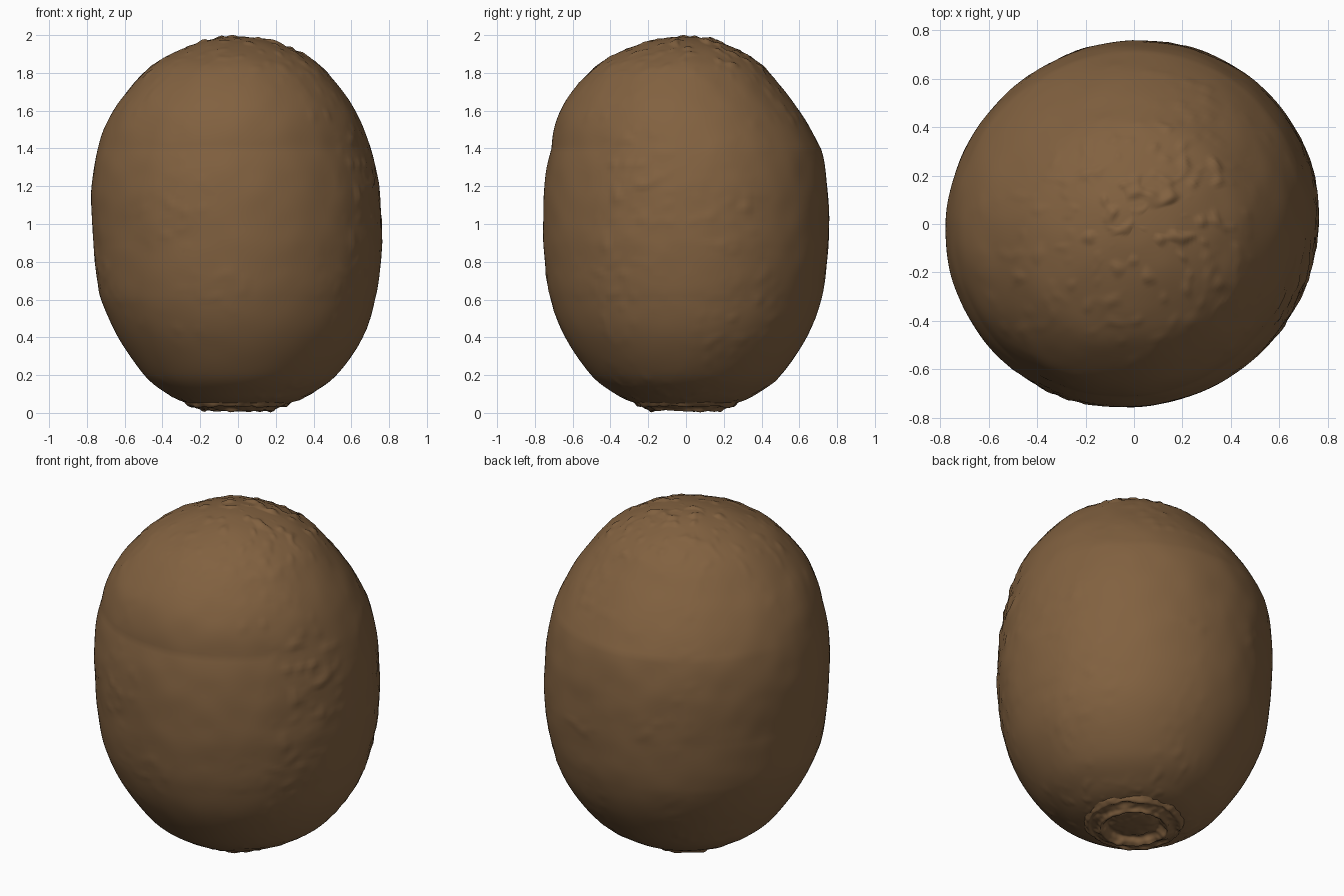
import bpy, bmesh, math
from mathutils import Vector, noise

if "Cube" in bpy.data.objects:
    bpy.data.objects.remove(bpy.data.objects["Cube"])

brown = bpy.data.materials.new("kiwi brown")
brown.diffuse_color = (0.222, 0.120, 0.051, 1)
brown.use_nodes = True
brown.node_tree.nodes["Principled BSDF"].inputs["Base Color"].default_value = brown.diffuse_color


def spline(pts, steps):
    """Catmull-Rom curve through profile points (r, z)."""
    p = [Vector(q) for q in pts]
    p = [2 * p[0] - p[1]] + p + [2 * p[-1] - p[-2]]
    out = []
    for i in range(1, len(p) - 2):
        a, b, c, d = p[i - 1:i + 3]
        for k in range(steps):
            t = k / steps
            out.append(0.5 * (2 * b + (c - a) * t + (2 * a - 5 * b + 4 * c - d) * t * t
                              + (3 * b - a - 3 * c + d) * t ** 3))
    return out + [p[-2]]


def arch(z, lo, hi):
    """Smooth hump between two heights, zero outside."""
    return math.sin(math.pi * (z - lo) / (hi - lo)) if lo < z < hi else 0


def lathe(name, pts, steps, seg, bump, bottom=None, top=None):
    """Revolve a profile, roughen it with bump(point), slide it to rest at bottom or top."""
    bm = bmesh.new()
    rings = []
    for r, z in spline(pts, steps):
        if r < 0.002:
            rings.append([bm.verts.new((0, 0, z))])
        else:
            rings.append([bm.verts.new((r * math.cos(a), r * math.sin(a), z))
                          for a in (2 * math.pi * i / seg for i in range(seg))])
    for lo, hi in zip(rings, rings[1:]):
        for i in range(seg):
            j = (i + 1) % seg
            quad = [lo[i % len(lo)], lo[j % len(lo)], hi[j % len(hi)], hi[i % len(hi)]]
            bm.faces.new(list(dict.fromkeys(quad)))
    bm.normal_update()
    moved = [v.co + v.normal * bump(v.co) for v in bm.verts]
    if bottom is not None:
        shift = bottom - min(c.z for c in moved)
    else:
        shift = top - max(c.z for c in moved)
    for v, c in zip(bm.verts, moved):
        z = c.z + shift
        s = 1 + 0.019 * math.sin(2 * math.atan2(c.y, c.x))    # slightly squashed outline
        v.co = (c.x * s * 1.006 - 0.02 * arch(z, 0.9, 2.05) + 0.015 * arch(z, 0.03, 0.6),
                c.y * s * 0.993 - 0.04 * arch(z, 1.4, 2.05), z)
    me = bpy.data.meshes.new(name)
    bm.to_mesh(me)
    bm.free()
    ob = bpy.data.objects.new(name, me)
    bpy.context.collection.objects.link(ob)
    me.materials.append(brown)
    me.shade_smooth()
    return ob


def skin_bump(c):
    # small scattered pimples, rougher crown
    crown = max(0, (c.z - 1.7) / 0.3)
    patch = max(0, noise.noise(c * 2.2 + Vector((5, 1, 3))) + 0.1)
    pimple = max(0, noise.noise(c * 17) - 0.15) * (0.025 * patch + 0.018 * crown)
    return pimple + 0.004 * noise.noise(c * 7) * min(1, c.z)


def ragged(c):
    edge = min(1, c.xy.length / 0.18)
    return edge * (0.011 * noise.noise(c * 14) + 0.007 * noise.noise(c * 30))


# Fuzzy skin: egg-shaped body, open underneath where the calyx sits
lathe("fruit_skin",
      [(0.2, 0.045), (0.28, 0.056), (0.375, 0.1), (0.505, 0.2), (0.643, 0.4),
       (0.72, 0.6), (0.752, 0.8), (0.762, 1.0), (0.755, 1.2), (0.718, 1.4), (0.637, 1.6),
       (0.485, 1.8), (0.36, 1.892), (0.22, 1.955), (0.1, 1.985), (0, 1.993)],
      10, 200, skin_bump, top=2.0)

# Calyx: ragged ring around a shallow blossom scar
lathe("calyx",
      [(0, 0.045), (0.06, 0.045), (0.11, 0.052), (0.145, 0.06), (0.165, 0.035), (0.185, 0.02),
       (0.205, 0.035), (0.235, 0.046), (0.258, 0.044), (0.28, 0.07)],
      5, 120, ragged, bottom=0.003)
